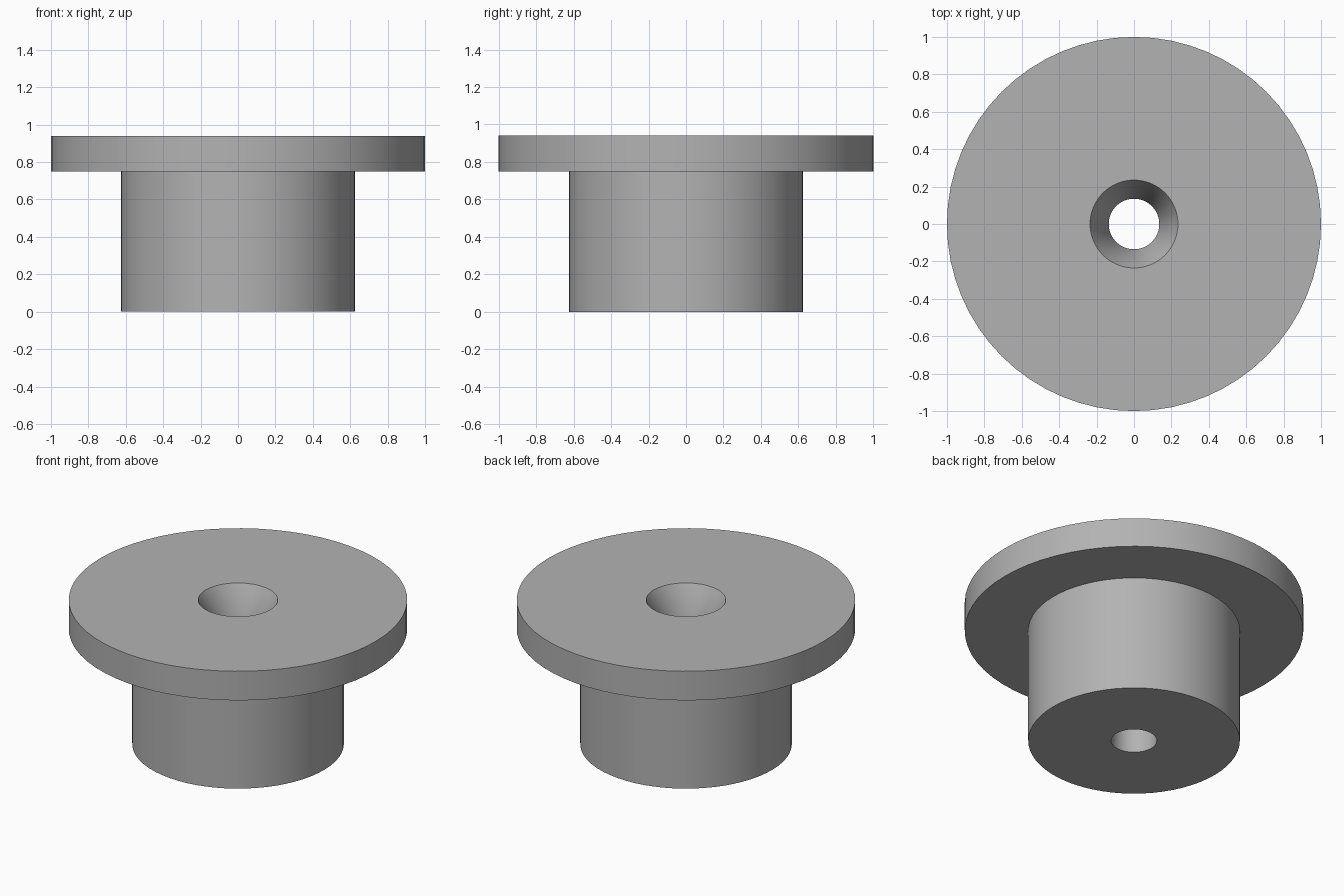
import bpy
import bmesh
import math

SEGMENTS = 64

default_cube = bpy.data.objects.get("Cube")
if default_cube:
    bpy.data.objects.remove(default_cube, do_unlink=True)


def flat_material(name, colour):
    mat = bpy.data.materials.new(name)
    mat.use_nodes = True
    mat.diffuse_color = colour
    mat.node_tree.nodes["Principled BSDF"].inputs["Base Color"].default_value = colour
    return mat


def lathe(name, profile, mat):
    """Spin a closed (radius, height) profile around the z axis."""
    bm = bmesh.new()
    verts = [bm.verts.new((r, 0, z)) for r, z in profile]
    edges = [bm.edges.new((a, b)) for a, b in zip(verts, verts[1:] + verts[:1])]
    bmesh.ops.spin(bm, geom=verts + edges, cent=(0, 0, 0), axis=(0, 0, 1),
                   angle=math.tau, steps=SEGMENTS, use_merge=True)
    bmesh.ops.remove_doubles(bm, verts=bm.verts, dist=1e-5)
    bmesh.ops.recalc_face_normals(bm, faces=bm.faces)
    mesh = bpy.data.meshes.new(name)
    bm.to_mesh(mesh)
    bm.free()
    mesh.materials.append(mat)
    obj = bpy.data.objects.new(name, mesh)
    bpy.context.collection.objects.link(obj)
    bpy.ops.object.select_all(action="DESELECT")
    obj.select_set(True)
    bpy.context.view_layer.objects.active = obj
    bpy.ops.object.shade_smooth_by_angle(angle=math.radians(30))
    return obj


grey = flat_material("plain grey", (0.45, 0.45, 0.45, 1))

# Main dimensions
height = 0.94
flange_bottom = 0.75
flange_radius = 1.0
barrel_radius = 0.625
bore_radius = 0.135
sink_radius = 0.235
sink_bottom = 0.75

# Flanged bushing: barrel, flange, countersink and through bore in one profile
lathe("flanged_bushing", [
    (bore_radius, 0),
    (barrel_radius, 0),
    (barrel_radius, flange_bottom),
    (flange_radius, flange_bottom),
    (flange_radius, height),
    (sink_radius, height),
    (bore_radius, sink_bottom),
], grey)
